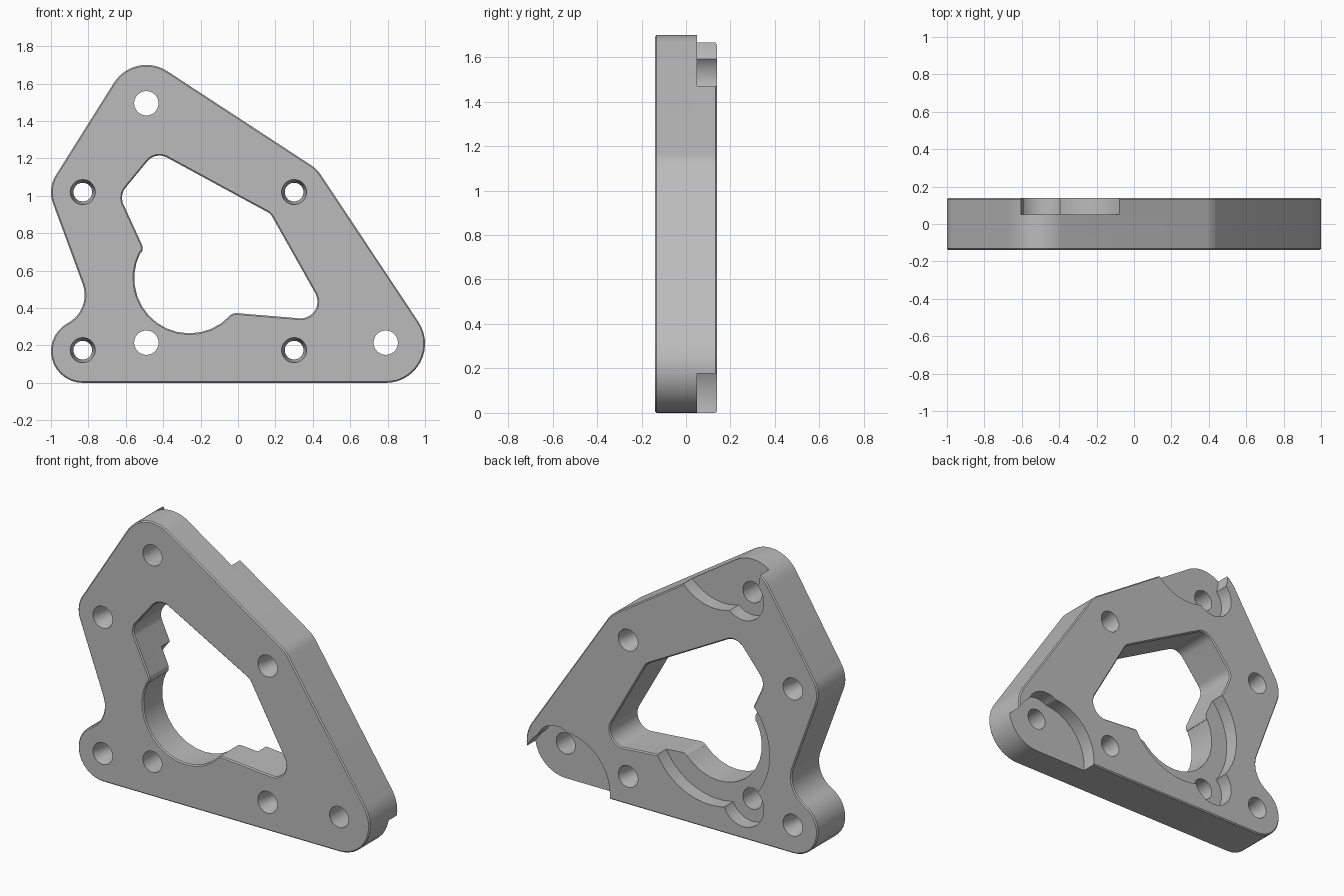
import bpy, bmesh
from math import asin, atan2, cos, sin, pi, hypot, radians

if "Cube" in bpy.data.objects:
    bpy.data.objects.remove(bpy.data.objects["Cube"], do_unlink=True)

HALF = 0.139      # half of the plate thickness
CHAMFER = 0.007
FLOOR = 0.05      # y of the rear pocket floors
STEPS = 14

grey = bpy.data.materials.new("machined grey")
grey.use_nodes = True
colour = (0.5, 0.5, 0.5, 1)
grey.diffuse_color = colour
grey.node_tree.nodes["Principled BSDF"].inputs["Base Color"].default_value = colour


def belt(circles, grow=0.0):
    """Closed outline of arcs and tangents; a negative radius is a concave arc."""
    count = len(circles)
    angles = []
    for i, (x, z, r) in enumerate(circles):
        x2, z2, r2 = circles[(i + 1) % count]
        lean = max(-1, min(1, (r - r2) / hypot(x2 - x, z2 - z)))
        angles.append(atan2(z2 - z, x2 - x) - pi / 2 + asin(lean))
    points = []
    for i, (x, z, r) in enumerate(circles):
        start = angles[i - 1]
        turn = (angles[i] - start) % (2 * pi)
        if r < 0:
            turn -= 2 * pi
        for k in range(STEPS + 1):
            a = start + turn * k / STEPS
            points.append((x + (r + grow) * cos(a), z + (r + grow) * sin(a)))
    return points


def disc(x, z, r, sides=64):
    return [(x + r * cos(2 * pi * k / sides), z + r * sin(2 * pi * k / sides))
            for k in range(sides)]


def loft(name, sections):
    """Solid through matching outlines, each at its own depth y."""
    bm = bmesh.new()
    rings = [[bm.verts.new((x, y, z)) for x, z in outline] for y, outline in sections]
    bm.faces.new(rings[0])
    bm.faces.new(rings[-1])
    for a, b in zip(rings, rings[1:]):
        for i in range(len(a)):
            bm.faces.new((a[i - 1], a[i], b[i], b[i - 1]))
    bmesh.ops.remove_doubles(bm, verts=bm.verts, dist=0.0001)
    bmesh.ops.recalc_face_normals(bm, faces=bm.faces)
    mesh = bpy.data.meshes.new(name)
    bm.to_mesh(mesh)
    bm.free()
    mesh.materials.append(grey)
    obj = bpy.data.objects.new(name, mesh)
    bpy.context.collection.objects.link(obj)
    return obj


def cut(sections):
    """Subtract a lofted solid from the plate."""
    cutter = loft("cutter", sections)
    cutter.hide_render = True
    mod = plate.modifiers.new("cut", "BOOLEAN")
    mod.operation = "DIFFERENCE"
    mod.solver = "EXACT"
    mod.object = cutter
    bpy.ops.object.modifier_apply(modifier=mod.name)
    bpy.data.objects.remove(cutter, do_unlink=True)


# Plate body with chamfered rims
outer = [(0.79, 0.21, 0.21), (0.30, 1.02, 0.17), (-0.49, 1.495, 0.205),
         (-0.83, 1.02, 0.17), (-0.99, 0.47, -0.17), (-0.83, 0.17, 0.17)]
edge = HALF - CHAMFER
plate = loft("bracket_plate", [(-HALF, belt(outer, -CHAMFER)), (-edge, belt(outer)),
                               (edge, belt(outer)), (HALF, belt(outer, -CHAMFER))])
bpy.context.view_layer.objects.active = plate
plate.select_set(True)

# Central opening
opening = [(0.335, 0.435, 0.09), (0.13, 0.86, 0.06), (-0.42, 1.13, 0.085),
           (-0.535, 0.99, 0.085), (-0.56, 0.72, -0.05), (-0.26, 0.56, 0.295),
           (-0.01, 0.323, -0.05)]
wide, tight = belt(opening, CHAMFER), belt(opening)
cut([(-0.3, wide), (-HALF, wide), (-edge, tight), (edge, tight), (HALF, wide), (0.3, wide)])

# Rear pockets: a large round recess and a bore around each mounting hole
pockets = [((-0.49, 1.495), (-0.30, 1.68, 0.305)),
           ((-0.49, 0.215), (-0.26, 0.56, 0.41)),
           ((0.79, 0.215), (0.73, 0.03, 0.305))]
for (x, z), recess in pockets:
    for outline in (disc(*recess, 96), disc(x, z, 0.14)):
        cut([(FLOOR, outline), (0.3, outline)])
    hole = disc(x, z, 0.065)
    cut([(-0.3, hole), (0.3, hole)])

# Screw holes, tapered from both faces
for x in (-0.83, 0.30):
    for z in (0.175, 1.02):
        mouth, throat = disc(x, z, 0.067), disc(x, z, 0.05)
        cut([(-0.3, mouth), (-HALF, mouth), (-0.05, throat),
             (0.05, throat), (HALF, mouth), (0.3, mouth)])

bpy.ops.object.shade_smooth_by_angle(angle=radians(30))
